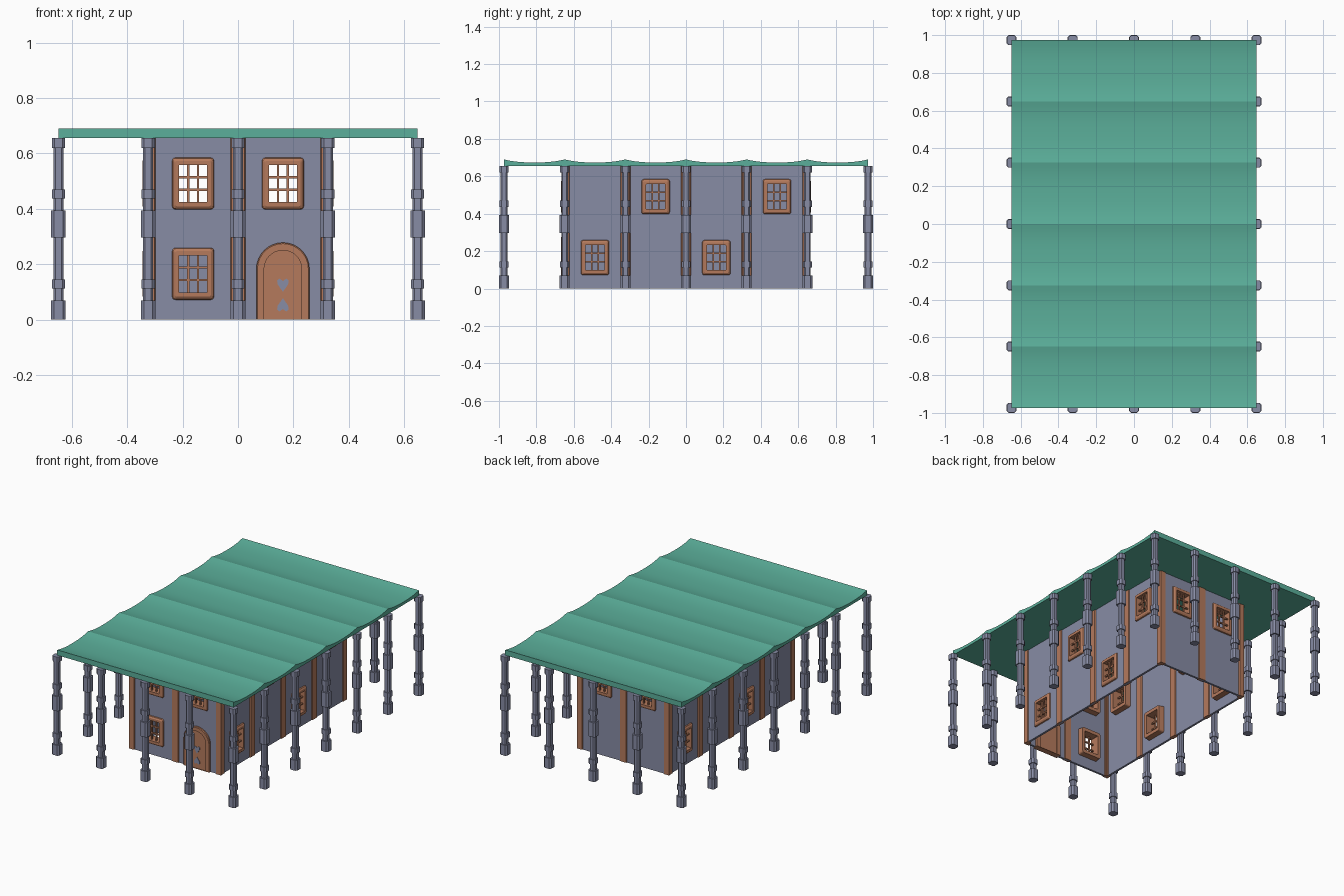
import bpy
import bmesh
from math import radians, sin, cos, pi
from mathutils import Matrix, Vector

old = bpy.data.objects.get("Cube")
if old:
    bpy.data.objects.remove(old, do_unlink=True)

BAY = 0.3243            # spacing of the column grid
HX, HY = BAY, 2 * BAY   # half size of the house
TOP = 0.655             # underside of the roof
HIGH, LOW = 0.491, 0.165


def material(name, color):
    m = bpy.data.materials.new(name)
    m.use_nodes = True
    m.diffuse_color = (*color, 1)
    m.node_tree.nodes["Principled BSDF"].inputs["Base Color"].default_value = (*color, 1)
    return m


STONE = material("blue grey stone", (0.245, 0.262, 0.375))
WOOD = material("brown wood", (0.46, 0.195, 0.108))
ROOF = material("teal roof", (0.105, 0.43, 0.325))


def place(name, mesh, matrix=Matrix()):
    ob = bpy.data.objects.new(name, mesh)
    ob.matrix_world = matrix
    bpy.context.scene.collection.objects.link(ob)
    return ob


def finish(name, bm, mat):
    bmesh.ops.recalc_face_normals(bm, faces=bm.faces)
    mesh = bpy.data.meshes.new(name)
    bm.to_mesh(mesh)
    bm.free()
    mesh.materials.append(mat)
    return mesh


def loft(name, rings, mat, cyclic=False):
    """Join equal rings of points; cap the ends unless the rings form a loop."""
    bm = bmesh.new()
    loops = [[bm.verts.new(p) for p in ring] for ring in rings]
    n = len(loops[0])
    pairs = list(zip(loops, loops[1:]))
    if cyclic:
        pairs.append((loops[-1], loops[0]))
    else:
        bm.faces.new(loops[0])
        bm.faces.new(loops[-1])
    for a, b in pairs:
        for i in range(n):
            j = (i + 1) % n
            bm.faces.new((a[i], a[j], b[j], b[i]))
    return finish(name, bm, mat)


def rounded_rect(w, h, r, y, steps=3):
    pts = []
    for k, (sx, sz) in enumerate(((1, 1), (-1, 1), (-1, -1), (1, -1))):
        for s in range(steps + 1):
            a = (k + s / steps) * pi / 2
            pts.append((sx * (w - r) + r * cos(a), y, sz * (h - r) + r * sin(a)))
    return pts


def arch(r, y, spring=0.182, steps=16):
    arc = [(r * cos(pi * s / steps), y, spring + r * sin(pi * s / steps))
           for s in range(steps + 1)]
    return [(r, y, 0)] + arc + [(-r, y, 0)]


def add_box(bm, center, size):
    m = Matrix.Translation(center) @ Matrix.Diagonal((*size, 1))
    bmesh.ops.create_cube(bm, size=1, matrix=m)


# Turned columns around the edge, stepped chamfered squares
def chamfered(h, z):
    c = h * 0.6
    return [(h, -c, z), (h, c, z), (c, h, z), (-c, h, z),
            (-h, c, z), (-h, -c, z), (-c, -h, z), (c, -h, z)]


SHAFT, BAND, BLOCK = 0.018, 0.024, 0.0265
sections = ((0, BLOCK), (0.069, SHAFT), (0.112, BAND), (0.144, SHAFT), (0.296, BLOCK),
            (0.393, SHAFT), (0.437, BAND), (0.47, SHAFT), (0.62, BAND), (TOP, None))
rings = []
for (z0, half), (z1, _) in zip(sections, sections[1:]):
    rings += [chamfered(half, z0), chamfered(half, z1)]
column = loft("column", rings, STONE)
for i in range(-2, 3):
    for j in range(-3, 4):
        if abs(i) == 2 or abs(j) == 3:
            place("column", column, Matrix.Translation((i * BAY, j * BAY, 0)))

# Roof of six sagging bays with a flat underside
SEG = 12
profile = []
for k in range(6 * SEG + 1):
    t = 2 * (k % SEG) / SEG - 1
    profile.append((BAY * (k / SEG - 3), 0.674 + 0.016 * abs(t) ** 2.5))
profile += [(3 * BAY, TOP), (-3 * BAY, TOP)]
roof = loft("roof", [[(x, y, z) for y, z in profile] for x in (-2 * BAY, 2 * BAY)], ROOF)
roof.shade_smooth()
roof.set_sharp_from_angle(angle=radians(14))
place("roof", roof)

# Window frame: bevelled outside, a short reveal inside
frame = loft("window_frame", [
    rounded_rect(0.076, 0.094, 0.012, -0.006),
    rounded_rect(0.073, 0.091, 0.011, -0.014),
    rounded_rect(0.064, 0.082, 0.006, -0.02),
    rounded_rect(0.051, 0.067, 0.002, -0.02),
    rounded_rect(0.051, 0.067, 0.002, 0.045),
    rounded_rect(0.072, 0.09, 0.012, 0.045)], WOOD, cyclic=True)

# Window bars, two each way
bm = bmesh.new()
for s in (-1, 1):
    add_box(bm, (s * 0.0175, 0, 0), (0.008, 0.01, 0.138))
    add_box(bm, (0, 0, s * 0.0225), (0.106, 0.01, 0.008))
bars = finish("window_bars", bm, WOOD)

# Timber posts: full ones between bays, trimmed ones at the corners
D = 0.013


def post(name, plan):
    return loft(name, [[(x, y, z) for x, y in plan] for z in (0, TOP)], WOOD)


mid_post = post("wall_post", [(-0.03, 0), (-0.023, -D), (0.023, -D),
                              (0.03, 0), (0.023, D), (-0.023, D)])
end_plan = [(-0.03, 0), (-0.023, -D), (D, -D), (D, D), (-0.023, D)]
end_post = post("corner_post", end_plan)
start_post = post("corner_post", [(-x, y) for x, y in end_plan])


def build_wall(side, half, matrix, windows):
    """Wall sheet with window holes, plus its posts and windows."""
    w, h = 0.058, 0.075
    xs = sorted({-half, half} | {u + s * w for u, _ in windows for s in (-1, 1)})
    zs = sorted({0, TOP} | {z + s * h for z in (LOW, HIGH) for s in (-1, 1)})
    bm = bmesh.new()
    grid = [[bm.verts.new((x, 0, z)) for z in zs] for x in xs]
    for i in range(len(xs) - 1):
        for j in range(len(zs) - 1):
            cx, cz = (xs[i] + xs[i + 1]) / 2, (zs[j] + zs[j + 1]) / 2
            if not any(abs(cx - u) < w and abs(cz - z) < h for u, z in windows):
                bm.faces.new((grid[i][j], grid[i + 1][j],
                              grid[i + 1][j + 1], grid[i][j + 1]))
    wall = place(side + "_wall", finish(side + "_wall", bm, STONE), matrix)
    solid = wall.modifiers.new("thickness", "SOLIDIFY")
    solid.thickness, solid.offset = 0.014, 0

    bays = round(2 * half / BAY)
    for k in range(bays + 1):
        mesh = start_post if k == 0 else end_post if k == bays else mid_post
        place(side + "_post", mesh, matrix @ Matrix.Translation((k * BAY - half, 0, 0)))
    for u, z in windows:
        spot = matrix @ Matrix.Translation((u, 0, z))
        place(side + "_window_frame", frame, spot)
        place(side + "_window_bars", bars, spot)


def wall_matrix(angle, dist):
    return Matrix.Rotation(radians(angle), 4, "Z") @ Matrix.Translation((0, -dist, 0))


A, B = BAY / 2, BAY * 1.5
front = wall_matrix(0, HY)
side_windows = [(-B, LOW), (-A, HIGH), (A, LOW), (B, HIGH)]
build_wall("front", HX, front, [(-A, HIGH), (A, HIGH), (-A, LOW)])
build_wall("back", HX, wall_matrix(180, HY), [(-A, HIGH), (A, HIGH)])
build_wall("left", HY, wall_matrix(90, HX), side_windows)
build_wall("right", HY, wall_matrix(-90, HX), side_windows)

# Arched door with its surround
spot = front @ Matrix.Translation((A, 0, 0))
place("door_surround", loft("door_surround", [
    arch(0.096, 0.02), arch(0.096, -0.016), arch(0.092, -0.02),
    arch(0.068, -0.02), arch(0.068, 0.02)], WOOD, cyclic=True), spot)
place("door_panel", loft("door_panel", [arch(0.069, 0.012), arch(0.069, -0.012)], WOOD), spot)

# Two heart shaped inlays, the lower one upside down
half_heart = [(0.012, 0.148), (0.021, 0.141), (0.019, 0.127)]
heart = [(0, 0.139)] + half_heart + [(0, 0.1)] + [(-x, z) for x, z in reversed(half_heart)]
for name, flip in (("upper_inlay", False), ("lower_inlay", True)):
    pts = [(x, 0.177 - z if flip else z) for x, z in heart]
    place(name, loft(name, [[(x, y, z) for x, z in pts] for y in (-0.011, -0.015)], STONE), spot)
